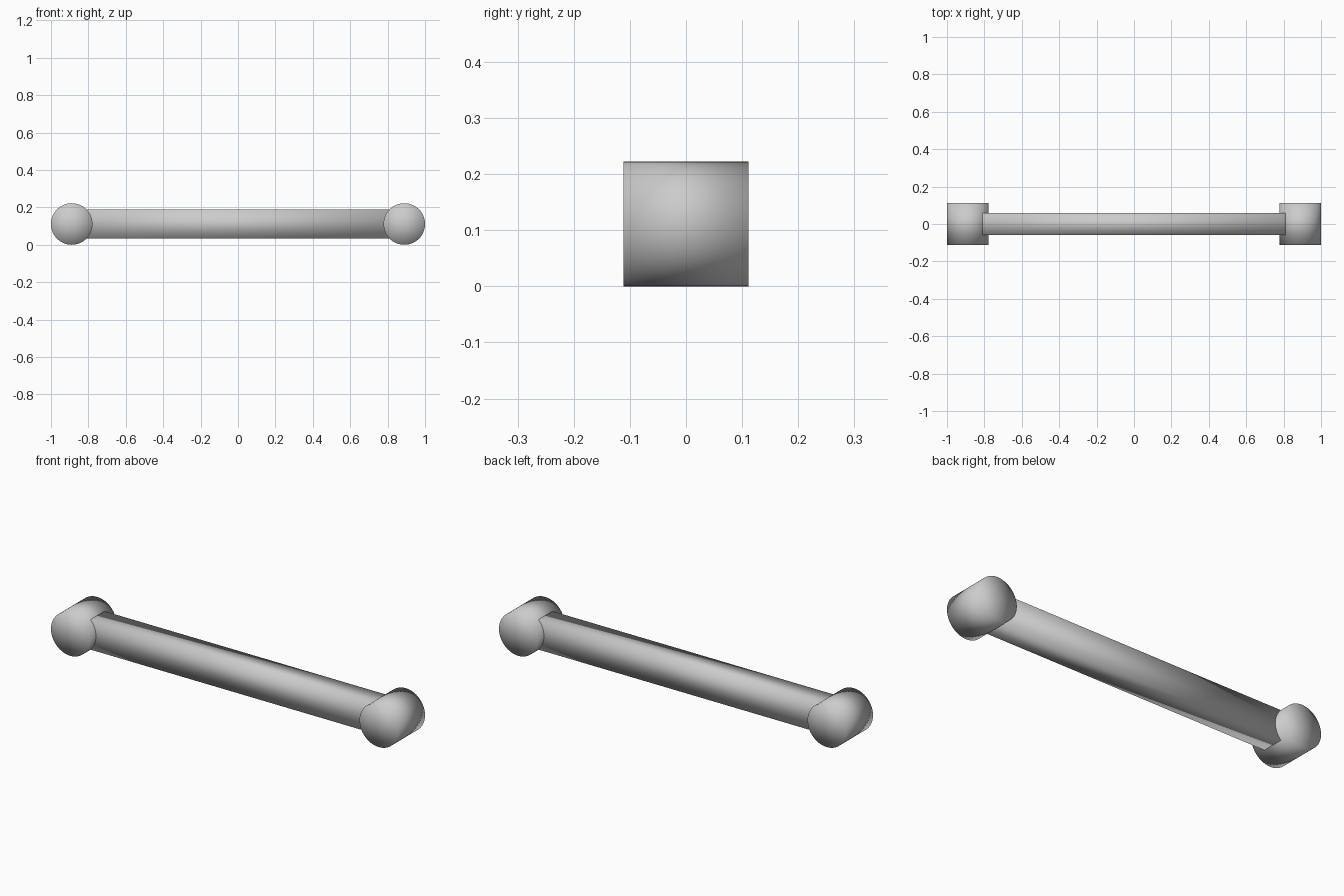
import bpy
from math import pi

if "Cube" in bpy.data.objects:
    bpy.data.objects.remove(bpy.data.objects["Cube"])

R = 0.111          # end cylinder radius and half length
CX = 1.0 - R       # end cylinder centre in x


def smooth(obj):
    for p in obj.data.polygons:
        p.use_smooth = True


# End pivots: short cylinders lying along y, softly shaded over the caps
for name, side in (("left_end_pivot", -1), ("right_end_pivot", 1)):
    bpy.ops.mesh.primitive_cylinder_add(
        vertices=64, radius=R, depth=2 * R, end_fill_type='TRIFAN',
        location=(side * CX, 0, R), rotation=(pi / 2, 0, 0))
    pivot = bpy.context.object
    pivot.name = name
    smooth(pivot)

# Connecting bar: flat-sided beam running into both pivots
bpy.ops.mesh.primitive_cube_add(size=1, location=(0, 0, R))
bar = bpy.context.object
bar.name = "connecting_bar"
bar.scale = (2 * CX, 0.115, 0.156)
bpy.ops.object.transform_apply(location=False, rotation=False, scale=True)
smooth(bar)
